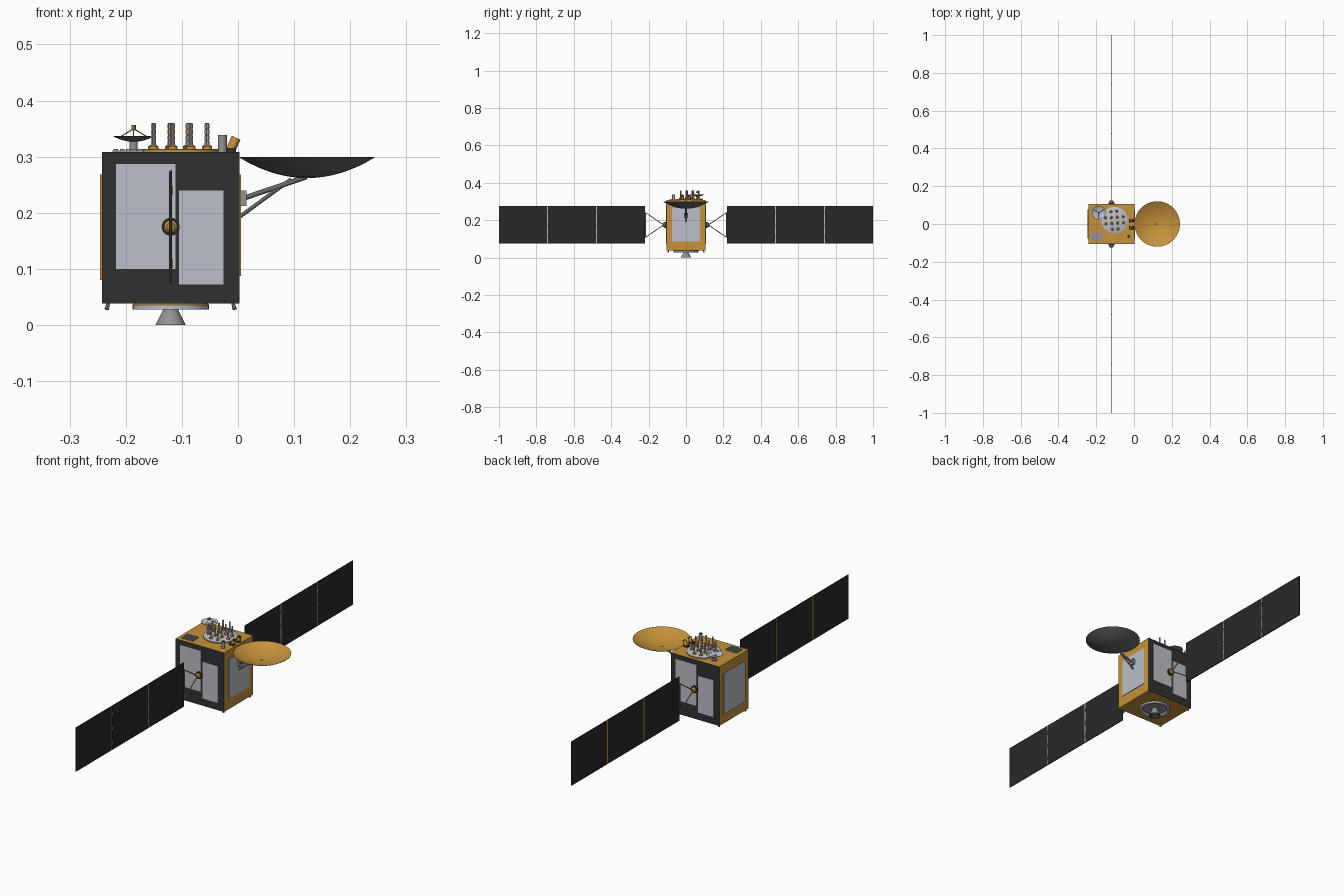
import bpy, bmesh, math
from mathutils import Vector, Matrix

if "Cube" in bpy.data.objects:
    bpy.data.objects.remove(bpy.data.objects["Cube"], do_unlink=True)


def material(name, *rgb):
    m = bpy.data.materials.new(name)
    m.use_nodes = True
    m.diffuse_color = (*rgb, 1)
    m.node_tree.nodes["Principled BSDF"].inputs["Base Color"].default_value = (*rgb, 1)
    return m


GOLD = material("gold foil", 0.56, 0.29, 0.045)
BLACK = material("black blanket", 0.03, 0.03, 0.03)
CELL = material("solar black", 0.022, 0.022, 0.022)
PALE = material("pale radiator", 0.5, 0.52, 0.58)
METAL = material("grey metal", 0.29, 0.29, 0.31)
SHELL = material("dark reflector back", 0.13, 0.145, 0.15)


def finish(name, bm, mats, smooth=False):
    bmesh.ops.recalc_face_normals(bm, faces=bm.faces)
    me = bpy.data.meshes.new(name)
    bm.to_mesh(me)
    bm.free()
    for m in mats:
        me.materials.append(m)
    ob = bpy.data.objects.new(name, me)
    bpy.context.collection.objects.link(ob)
    if smooth:
        bpy.ops.object.select_all(action="DESELECT")
        ob.select_set(True)
        bpy.context.view_layer.objects.active = ob
        bpy.ops.object.shade_smooth_by_angle(angle=math.radians(35))
    return ob


def box(name, lo, hi, mat, rule=None, extra=None):
    """Box between two corners; faces whose normal meets the rule take the extra material."""
    lo, hi = Vector(lo), Vector(hi)
    bm = bmesh.new()
    bmesh.ops.create_cube(bm, size=1, matrix=Matrix.Translation((lo + hi) / 2)
                          @ Matrix.Diagonal((*(hi - lo), 1)))
    bm.normal_update()
    for f in bm.faces:
        f.material_index = int(bool(rule and rule(f.normal)))
    return finish(name, bm, [mat] + ([extra] if extra else []))


def lathe(name, profile, mats, loc, axis=(0, 0, 1), steps=24, pick=None):
    """Revolve (radius, height) points; pick gives the material slot of each profile segment."""
    bm = bmesh.new()
    rot = Vector((0, 0, 1)).rotation_difference(Vector(axis)).to_matrix()
    rings = []
    for r, h in profile:
        count = steps if r > 0 else 1
        rings.append([bm.verts.new(Vector(loc) + rot @ Vector(
            (r * math.cos(math.tau * i / steps), r * math.sin(math.tau * i / steps), h)))
            for i in range(count)])
    for k, (a, b) in enumerate(zip(rings, rings[1:])):
        for i in range(steps):
            j = (i + 1) % steps
            quad = [a[i % len(a)], a[j % len(a)], b[j % len(b)], b[i % len(b)]]
            f = bm.faces.new(list(dict.fromkeys(quad)))
            f.material_index = pick(k) if pick else 0
    return finish(name, bm, mats, True)


def tube(name, a, b, r, mat, r2=None, steps=10):
    a, b = Vector(a), Vector(b)
    length = (b - a).length
    return lathe(name, [(0, 0), (r, 0), (r2 or r, length), (0, length)], [mat], a, b - a, steps)


def dish(name, loc, radius, depth, inside, outside, steps):
    """Shallow bowl: the inner and outer skins have separate colours."""
    n, t = 8, radius * 0.02
    inner = [(radius * i / n, depth * (i / n) ** 2) for i in range(n + 1)]
    outer = [(r, z - t * (1 - (r / radius) ** 2) - 0.0008) for r, z in reversed(inner)]
    return lathe(name, inner + outer, [inside, outside], loc, steps=steps,
                 pick=lambda k: int(k >= n))


CX, HUB_Z, DECK = -0.12, 0.175, 0.308

# Main body: black on the array sides, gold elsewhere
body = box("body", (-0.242, -0.105, 0.038), (0.003, 0.105, DECK), GOLD,
           lambda n: abs(n.y) > 0.5, BLACK)

# Radiators on the end walls, pale with gold edges
box("left_radiator", (0.002, -0.074, 0.087), (0.0055, 0.074, 0.268), GOLD, lambda n: n.x > 0.5, PALE)
box("right_radiator", (-0.2455, -0.078, 0.08), (-0.241, 0.078, 0.268), GOLD, lambda n: n.x < -0.5, PALE)

# Array sides: radiator plates, drive hub, yoke and three-panel wing
for s, side in ((-1, "front"), (1, "back")):
    def wall(dx, y, z):
        return (CX - s * dx, s * y, z)

    def plate(name, x0, x1, z0, z1):
        p, q = wall(x0, 0.104, z0), wall(x1, 0.107, z1)
        box(name, [min(c) for c in zip(p, q)], [max(c) for c in zip(p, q)], PALE)

    plate(side + "_tall_radiator", -0.097, 0.009, 0.1, 0.287)
    plate(side + "_short_radiator", 0.015, 0.094, 0.072, 0.24)

    out = (0, s, 0)
    lathe(side + "_hub_collar", [(0, 0), (0.016, 0), (0.016, 0.009), (0, 0.009)], [BLACK],
          wall(0, 0.105, HUB_Z), out)
    lathe(side + "_hub", [(0, 0), (0.012, 0), (0.012, 0.014), (0.007, 0.02), (0, 0.02)], [GOLD],
          wall(0, 0.105, HUB_Z), out)
    for up in (-1, 1):
        tube(side + "_yoke_arm", wall(0, 0.12, HUB_Z), wall(0, 0.216, HUB_Z + up * 0.066), 0.0022, METAL)
    tube(side + "_yoke_bar", wall(0, 0.216, HUB_Z - 0.066), wall(0, 0.216, HUB_Z + 0.066), 0.002, METAL)

    pitch, width = 0.2615, 0.257
    for i in range(3):
        y0 = 0.22 + i * pitch
        ys = sorted((s * y0, s * (y0 + width)))
        box(side + "_solar_panel", (CX - 0.002, ys[0], 0.075), (CX + 0.002, ys[1], 0.275), CELL)
        if i < 2:
            ys = sorted((s * (y0 + width - 0.001), s * (y0 + pitch + 0.001)))
            box(side + "_hinge_strip", (CX - 0.0028, ys[0], 0.077), (CX + 0.0015, ys[1], 0.273),
                GOLD, lambda n: n.x > 0.5, PALE)
            for z in (0.11, HUB_Z, 0.24):
                box(side + "_hinge", (CX - 0.001, ys[0], z - 0.008), (CX + 0.004, ys[1], z + 0.008), METAL)

# Main reflector with its bracket and support arms
dish("main_reflector", (0.123, 0, 0.265), 0.12, 0.034, GOLD, SHELL, 48)
box("reflector_bracket", (0.003, -0.012, 0.212), (0.015, 0.012, 0.24), METAL)
tube("upper_reflector_arm", (0.01, 0, 0.226), (0.122, 0, 0.264), 0.0045, METAL)
tube("lower_reflector_arm", (0.003, 0, 0.193), (0.095, 0, 0.26), 0.0035, METAL)

# Antenna deck: round plate with a grid of rods, turned slightly
deck = Vector((-0.103, 0.02, DECK))
lathe("antenna_deck", [(0, 0), (0.071, 0), (0.071, 0.005), (0.069, 0.006), (0, 0.006)],
      [PALE, GOLD], deck, steps=40, pick=lambda k: int(k < 2))
turn = Matrix.Rotation(math.radians(4), 3, "Z")
steps_across = (-1.5, -0.5, 0.5, 1.5)
for i in steps_across:
    for j in steps_across:
        if abs(i * j) > 2:
            continue
        foot = deck + turn @ Vector((i * 0.032, j * 0.032, 0.006))
        lathe("antenna_base", [(0, 0), (0.008, 0), (0.008, 0.004), (0.0045, 0.007), (0, 0.007)],
              [GOLD], foot, steps=12)
        rod = [(0, 0.006)]
        for k in range(4):
            rod += [(0.0034, 0.006 + k * 0.01), (0.0034, 0.014 + k * 0.01),
                    (0.0026, 0.014 + k * 0.01), (0.0026, 0.016 + k * 0.01)]
        rod += [(0, 0.046)]
        lathe("antenna_rod", rod, [PALE, GOLD], foot, steps=10,
              pick=lambda k: int(k % 4 == 3 and 0 < k < 16))

# Small steerable dish on a pedestal with a tripod feed
sx, sy = -0.186, 0.06
lathe("small_dish_pedestal", [(0, 0), (0.013, 0), (0.013, 0.003), (0.007, 0.003), (0.007, 0.022),
      (0, 0.022)], [METAL], (sx, sy, DECK), steps=16)
dish("small_dish", (sx, sy, 0.328), 0.036, 0.009, PALE, SHELL, 32)
tube("small_dish_feed", (sx, sy, 0.347), (sx, sy, 0.356), 0.0042, GOLD)
for k in range(3):
    a = math.radians(30 + 120 * k)
    tube("small_dish_strut", (sx + 0.03 * math.cos(a), sy + 0.03 * math.sin(a), 0.334),
         (sx, sy, 0.35), 0.001, METAL, steps=6)

# Flat patch array: base with rows of tiles
box("patch_base", (-0.224, -0.087, DECK), (-0.168, -0.045, 0.311), METAL)
for i in range(5):
    for j in range(4):
        x, y = -0.2175 + i * 0.0108, -0.081 + j * 0.01
        box("patch_tile", (x - 0.004, y - 0.0038, 0.311), (x + 0.004, y + 0.0038, 0.314), METAL)


# Deck sensors: open barrels with dark mouths
def barrel(name, loc, axis, r, length, mat):
    lathe(name, [(0, 0), (r, 0), (r, length), (r * 0.75, length), (r * 0.75, length * 0.7),
          (0, length * 0.7)], [mat, BLACK], loc, axis, 16, lambda k: int(k > 2))


barrel("sun_sensor", (-0.028, -0.066, DECK), (0, 0, 1), 0.008, 0.031, METAL)
for y in (-0.02, 0.018):
    box("tracker_mount", (-0.026, y - 0.009, DECK), (-0.004, y + 0.009, 0.315), BLACK)
    barrel("star_tracker", (-0.014, y, 0.31), (0.45, 0, 1), 0.0085, 0.026, GOLD)

# Underside: adapter ring, engine nozzle and corner thrusters
lathe("adapter_ring", [(0, 0.01), (0.066, 0.01), (0.068, 0.008), (0.068, 0), (0.056, 0),
      (0.052, 0.007), (0, 0.007)], [PALE, GOLD, METAL], (CX, 0, 0.028), steps=40,
      pick=lambda k: 1 if k < 2 else 2 if k > 4 else 0)
lathe("engine_nozzle", [(0, 0.037), (0.012, 0.037), (0.014, 0.026), (0.027, 0), (0.025, 0),
      (0.011, 0.024), (0, 0.026)], [METAL, BLACK], (CX, 0, 0), steps=28, pick=lambda k: int(k > 3))
for x in (-1, 1):
    for y in (-1, 1):
        tube("corner_thruster", (CX + x * 0.111, y * 0.093, 0.039),
             (CX + x * 0.114, y * 0.096, 0.028), 0.003, METAL, 0.0042)
